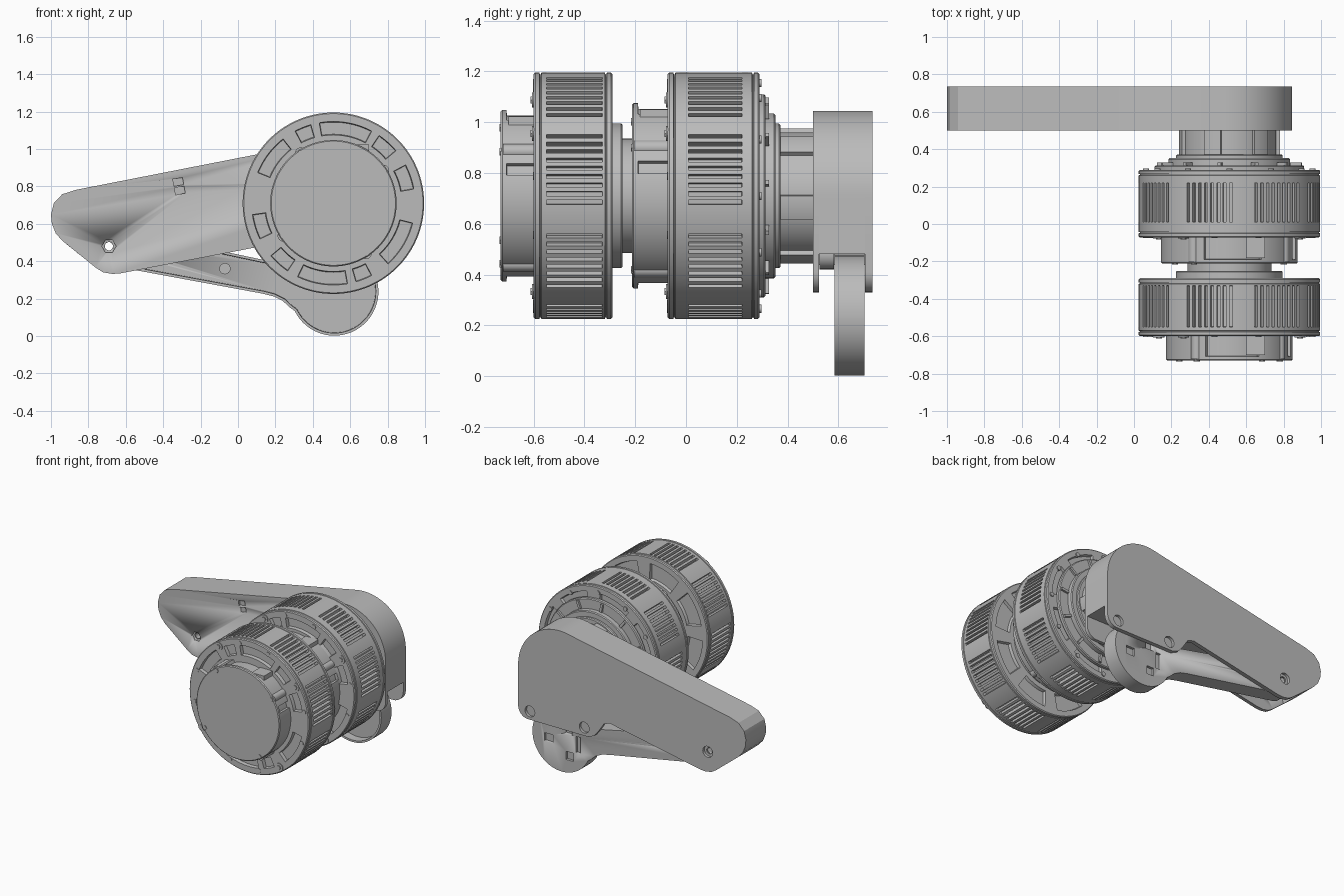
import bpy, bmesh
from math import sin, cos, pi, radians
from mathutils import Matrix, Vector

if "Cube" in bpy.data.objects:
    bpy.data.objects.remove(bpy.data.objects["Cube"], do_unlink=True)

GREY = (0.5, 0.5, 0.5, 1)
metal = bpy.data.materials.new("machined grey")
metal.use_nodes = True
metal.diffuse_color = GREY
metal.node_tree.nodes["Principled BSDF"].inputs["Base Color"].default_value = GREY

CX, CZ = 0.51, 0.71   # motor axis, running along y
SEGS = 180


def finish(name, bm):
    mesh = bpy.data.meshes.new(name)
    bm.to_mesh(mesh)
    bm.free()
    mesh.materials.append(metal)
    mesh.shade_smooth()
    mesh.set_sharp_from_angle(angle=radians(25))
    ob = bpy.data.objects.new(name, mesh)
    bpy.context.collection.objects.link(ob)
    return ob


def arc(x, z, r, a0, a1, n=24):
    angles = [radians(a0 + (a1 - a0) * i / n) for i in range(n + 1)]
    return [(x + r * cos(a), z + r * sin(a)) for a in angles]


def prism(name, points, y0, y1, rim=0, depth=0):
    """Extrude an x-z outline along y; optionally hollow the front inside a rim."""
    bm = bmesh.new()
    front = bm.faces.new([bm.verts.new((x, y0, z)) for x, z in points])
    res = bmesh.ops.extrude_face_region(bm, geom=[front], use_keep_orig=True)
    for v in res["geom"]:
        if isinstance(v, bmesh.types.BMVert):
            v.co.y = y1
    bmesh.ops.recalc_face_normals(bm, faces=bm.faces)
    if rim:
        bmesh.ops.inset_region(bm, faces=[front], thickness=rim)
        bmesh.ops.inset_region(bm, faces=[front], thickness=0.002, depth=-depth)
    return finish(name, bm)


def lathe(name, profile, pockets=()):
    """Revolve (radius, y) about the motor axis; pockets = (strip, test(seg), inset, depth)."""
    bm = bmesh.new()
    rings = []
    for r, y in profile:
        rings.append([bm.verts.new((x, y, z)) for x, z in
                      arc(CX, CZ, r, 0, 360 - 360 / SEGS, SEGS - 1)])
    strips = []
    for a, b in zip(rings, rings[1:]):
        strips.append([bm.faces.new((a[j], a[(j + 1) % SEGS], b[(j + 1) % SEGS], b[j]))
                       for j in range(SEGS)])
    bm.faces.new(rings[0])
    bm.faces.new(rings[-1])
    bmesh.ops.recalc_face_normals(bm, faces=bm.faces)
    for strip, test, inset, depth in pockets:
        chosen = [f for j, f in enumerate(strips[strip]) if test(j)]
        bmesh.ops.inset_region(bm, faces=chosen, thickness=inset, depth=-depth)
    return finish(name, bm)


def disc(name, r, y0, y1, pockets=()):
    c = 0.006
    return lathe(name, [(r - c, y0), (r, y0 + c), (r, y1 - c), (r - c, y1)], pockets)


def rod(name, x, z, r, y0, y1, sides=24):
    return prism(name, arc(x, z, r, 0, 360 - 360 / sides, sides - 1), y0, y1)


def box(name, x, z, w, h, y0, y1, turn=0):
    c, s = cos(radians(turn)), sin(radians(turn))
    pts = [(x + c * u - s * v, z + s * u + c * v) for u, v in
           ((-w / 2, -h / 2), (w / 2, -h / 2), (w / 2, h / 2), (-w / 2, h / 2))]
    return prism(name, pts, y0, y1)


def cut(targets, cutter):
    cutter.hide_render = True
    for ob in targets:
        mod = ob.modifiers.new("cut", "BOOLEAN")
        mod.operation = "DIFFERENCE"
        mod.solver = "EXACT"
        mod.object = cutter
        bpy.context.view_layer.objects.active = ob
        bpy.ops.object.modifier_apply(modifier=mod.name)
    bpy.data.objects.remove(cutter, do_unlink=True)


def polar(r, a):
    return CX + r * cos(radians(a)), CZ + r * sin(radians(a))


# sector rules, in degrees around the axis
def in_window(j):
    return (j * 2 - 12 + 17) % 45 < 34 and j % 2 == 0


FACE_SECTORS = [(62, 100), (106, 117), (128, 158), (188, 206), (220, 236),
                (244, 280), (286, 298), (311, 345), (10, 28), (40, 56)]


def in_face_pocket(j):
    return any(a <= j * 2 < b for a, b in FACE_SECTORS)


def in_back_pocket(j):
    return 6 <= (j * 2 + 5) % 45 < 38


def motor_drum(name, y0, y1, w0, w1):
    R, G = 0.485, 0.479
    profile = [(0.3, y0), (0.365, y0), (0.437, y0), (G, y0), (R, y0 + 0.006),
               (R, y0 + 0.022), (G, y0 + 0.024), (G, y0 + 0.028), (R, y0 + 0.03),
               (R, w0), (R, w1), (R, y1 - 0.03), (G, y1 - 0.028), (G, y1 - 0.024),
               (R, y1 - 0.022), (R, y1 - 0.006), (G, y1), (0.44, y1), (0.32, y1), (0.2, y1)]
    lathe(name, profile, [(9, in_window, 0.001, 0.03),
                          (1, in_face_pocket, 0.004, 0.025),
                          (17, in_back_pocket, 0.006, 0.02)])
    # screw bosses on the front rim and plain screws between them
    for k in range(4):
        x, z = polar(0.45, 33 + 90 * k)
        rod(name + "_boss", x, z, 0.03, y0 - 0.006, y0 + 0.02)
        rod(name + "_screw", x, z, 0.016, y0 - 0.012, y0 + 0.02, 6)
        for a in (10, 70):
            x, z = polar(0.452, a + 90 * k)
            rod(name + "_pin", x, z, 0.016, y0 - 0.003, y0 + 0.02)


def cap(name, r, y0, y1):
    def bay(j):
        return 62 <= j * 2 < 112 or 14 <= j * 2 < 22 or 240 <= j * 2 < 290
    c = 0.006
    lathe(name, [(r - c, y0), (r, y0 + c), (r, y0 + 0.022), (r, y1)],
          [(2, bay, 0.003, 0.022)])
    for k in range(4):
        x, z = polar(r - 0.018, 33 + 90 * k)
        rod(name + "_lug", x, z, 0.03, y0 + 0.008, y1)
        rod(name + "_screw", x, z, 0.017, y0 - 0.004, y1, 6)
    # connector block on the upper side
    box(name + "_connector", CX + 0.14, CZ + r - 0.06, 0.1, 0.07, y0 + 0.03, y1)


# front motor
motor_drum("front_motor_drum", -0.6, -0.29, -0.55, -0.33)
cap("front_motor_cap", 0.338, -0.73, -0.59)
disc("front_motor_back_plate", 0.285, -0.3, -0.25)
disc("motor_coupling", 0.225, -0.26, -0.2)

# rear motor
motor_drum("rear_motor_drum", -0.072, 0.29, 0.01, 0.22)
cap("rear_motor_cap", 0.365, -0.212, -0.06)
disc("rear_motor_back_plate", 0.4, 0.28, 0.313)
disc("output_bearing", 0.325, 0.3, 0.352)
disc("output_flange", 0.285, 0.34, 0.372)
disc("output_hub", 0.27, 0.36, 0.51, [(1, lambda j: j * 2 % 60 < 40, 0.004, 0.02)])
for k in range(12):
    x, z = polar(0.36, 30 * k + 8)
    box("back_plate_rib", x, z, 0.06, 0.018, 0.3, 0.328, 30 * k + 8)
    x, z = polar(0.445, 30 * k)
    rod("back_plate_screw", x, z, 0.016, 0.28, 0.297)

# thigh link: two side plates around a core that leaves a slot for the shin
knee_end = [(-0.76, 0.365), (-0.94, 0.51), (-0.975, 0.55), (-0.995, 0.6), (-1, 0.65),
            (-0.985, 0.71), (-0.94, 0.758), (-0.87, 0.781)]
hip_end = arc(CX, CZ, 0.335, 101, 0)
plate = (hip_end + arc(0.765, 0.41, 0.08, 0, -90, 8) +
         [(0.28, 0.33), (0.23, 0.35), (0.19, 0.4), (0.15, 0.46), (0.1, 0.475),
          (-0.63, 0.335), (-0.67, 0.332), (-0.72, 0.34)] + knee_end)
core = (hip_end + [(0.845, 0.48), (0.1, 0.48), (-0.5, 0.64), (-0.82, 0.62), (-0.85, 0.437)]
        + knee_end[1:])
inner = prism("thigh_inner_plate", plate, 0.5, 0.525)
outer = prism("thigh_outer_plate", plate, 0.705, 0.735)
prism("thigh_core", core, 0.525, 0.705)

# shin link with a round foot, hollowed on its inner side
shin_outline = (arc(-0.69, 0.48, 0.1, 78, 258, 16) +
                [(0.13, 0.227), (0.19, 0.212), (0.24, 0.187), (0.28, 0.15)] +
                arc(0.515, 0.238, 0.236, 206, 505, 48) + [(0.24, 0.385)])
shin = prism("shin", shin_outline, 0.585, 0.704, rim=0.014, depth=0.06)
rod("shin_boss", -0.07, 0.36, 0.03, 0.59, 0.66)
rod("knee_sleeve_left", -0.69, 0.48, 0.06, 0.526, 0.584)

# knee bolt hole, cover bolt holes, cable window and foot sockets
sleeve = bpy.data.objects["knee_sleeve_left"]
cut([inner, outer, shin, sleeve], rod("knee_bore", -0.69, 0.48, 0.022, 0.4, 0.8))
cut([inner], rod("knee_recess", -0.69, 0.48, 0.038, 0.45, 0.515, 6))
for x, z in ((-0.69, 0.48), (0.75, 0.39), (0.31, 0.39)):
    cut([outer], rod("bolt_recess", x, z, 0.04, 0.715, 0.8))
for dz in (-0.022, 0.024):
    cut([inner], box("cable_window", -0.315 - dz * 0.18, 0.8 + dz, 0.052, 0.038, 0.45, 0.515, 10))
for x, z, w, h in ((0.62, 0.22, 0.07, 0.06), (0.46, 0.32, 0.06, 0.06),
                   (0.45, 0.13, 0.06, 0.06), (0.38, 0.23, 0.04, 0.12)):
    cut([shin], box("foot_socket", x, z, w, h, 0.685, 0.8))
